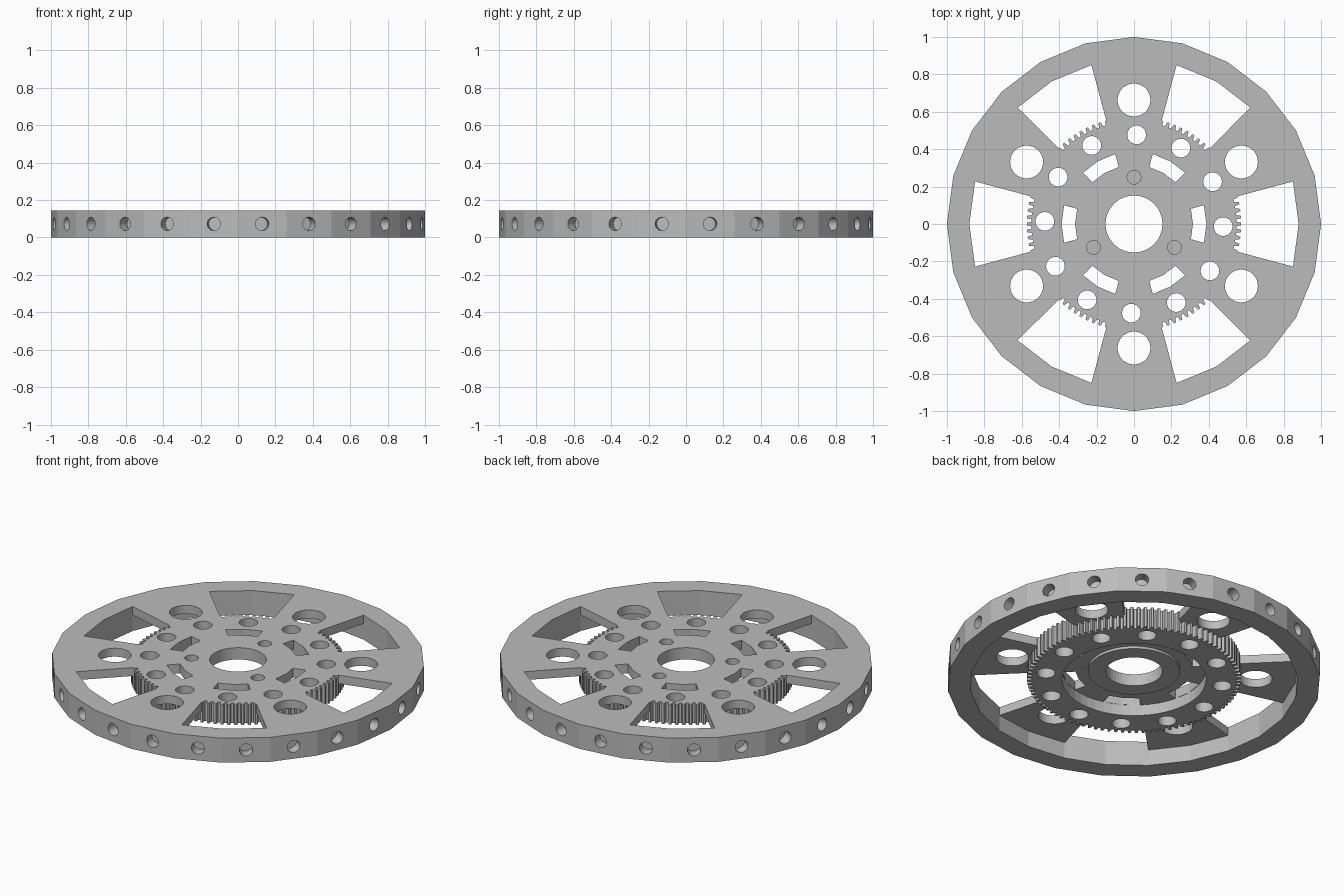
import bpy, bmesh, math
from mathutils import Matrix, Vector

if "Cube" in bpy.data.objects:
    bpy.data.objects.remove(bpy.data.objects["Cube"])

H = 0.145          # total height
STEP = math.radians(15)


def polar(r, a):
    return (r * math.cos(a), r * math.sin(a))


def circle(r, n, cx=0, cy=0):
    return [(cx + r * math.cos(2 * math.pi * i / n), cy + r * math.sin(2 * math.pi * i / n)) for i in range(n)]


def sector(r0, r1, mid):
    """Ring piece spanning 30 degrees, in two flat steps."""
    ang = [mid - STEP, mid, mid + STEP]
    return [polar(r1, a) for a in ang] + [polar(r0, a) for a in reversed(ang)]


def prism(bm, pts, z0, z1):
    low = [bm.verts.new((x, y, z0)) for x, y in pts]
    high = [bm.verts.new((x, y, z1)) for x, y in pts]
    bm.faces.new(list(reversed(low)))
    bm.faces.new(high)
    n = len(pts)
    for i in range(n):
        j = (i + 1) % n
        bm.faces.new((low[i], low[j], high[j], high[i]))


def make(name, profiles):
    """profiles: list of (points, z0, z1)"""
    bm = bmesh.new()
    for p in profiles:
        prism(bm, *p)
    return finish(name, bm)


def finish(name, bm):
    bmesh.ops.recalc_face_normals(bm, faces=bm.faces)
    me = bpy.data.meshes.new(name)
    bm.to_mesh(me)
    bm.free()
    ob = bpy.data.objects.new(name, me)
    bpy.context.collection.objects.link(ob)
    return ob


def combine(target, other, op):
    other.hide_render = True
    m = target.modifiers.new(other.name, 'BOOLEAN')
    m.operation, m.solver, m.object = op, 'EXACT', other
    bpy.context.view_layer.objects.active = target
    bpy.ops.object.modifier_apply(modifier=m.name)
    bpy.data.objects.remove(other)


# 24-sided wheel with a recessed underside, leaving thin spokes
wheel = make("spoked_wheel", [(circle(1, 24), 0, H)])
combine(wheel, make("underside_recess", [(circle(0.88, 24), -0.1, 0.095)]), 'DIFFERENCE')

# six windows between the spokes
sixths = [i * math.pi / 3 for i in range(6)]
combine(wheel, make("windows", [(sector(0.45, 0.88, a), -0.2, 0.3) for a in sixths]), 'DIFFERENCE')

# toothed gear in the middle
TEETH = 96
pitch = 2 * math.pi / TEETH
gear_pts = []
for i in range(TEETH):
    for r, f in ((0.548, -0.32), (0.573, -0.17), (0.573, 0.17), (0.548, 0.32)):
        gear_pts.append(polar(r, (i + f) * pitch))
combine(wheel, make("gear", [(gear_pts, 0.025, H)]), 'UNION')

# round recess under the gear with a low boss inside
combine(wheel, make("gear_recess", [(circle(0.387, 48), -0.1, 0.09)]), 'DIFFERENCE')
combine(wheel, make("boss", [(circle(0.247, 48), 0.075, 0.11)]), 'UNION')

# through holes: axle, spokes, gear ring and curved slots
holes = [(circle(0.152, 48), -0.2, 0.3)]
for a in sixths:
    holes.append((circle(0.088, 32, *polar(0.663, a + math.pi / 6)), -0.2, 0.3))
    holes.append((sector(0.315, 0.387, a), -0.2, 0.3))
for i in range(12):
    a = i * math.pi / 6 - math.radians(1.7)
    holes.append((circle(0.05, 24, *polar(0.477, a)), -0.2, 0.3))
combine(wheel, make("through_holes", holes), 'DIFFERENCE')

# three blind screw holes in the top of the hub
screws = [(circle(0.037, 24, *polar(0.25, math.pi / 2 + k * 2 * math.pi / 3)), 0.105, 0.3) for k in range(3)]
combine(wheel, make("screw_holes", screws), 'DIFFERENCE')

# blind holes around the rim, one in each flat
bm = bmesh.new()
for i in range(24):
    a = (i + 0.5) * STEP
    mat = (Matrix.Rotation(a, 4, 'Z') @ Matrix.Translation(Vector((1.0, 0, H / 2)))
           @ Matrix.Rotation(math.pi / 2, 4, 'Y'))
    bmesh.ops.create_cone(bm, cap_ends=True, segments=20, radius1=0.036, radius2=0.036, depth=0.14, matrix=mat)
combine(wheel, finish("rim_holes", bm), 'DIFFERENCE')

# single grey material, flat faces
grey = bpy.data.materials.new("plain_grey")
grey.diffuse_color = (0.5, 0.5, 0.5, 1)
grey.use_nodes = True
grey.node_tree.nodes["Principled BSDF"].inputs["Base Color"].default_value = grey.diffuse_color
wheel.data.materials.clear()
wheel.data.materials.append(grey)
for p in wheel.data.polygons:
    p.material_index = 0
    p.use_smooth = False
